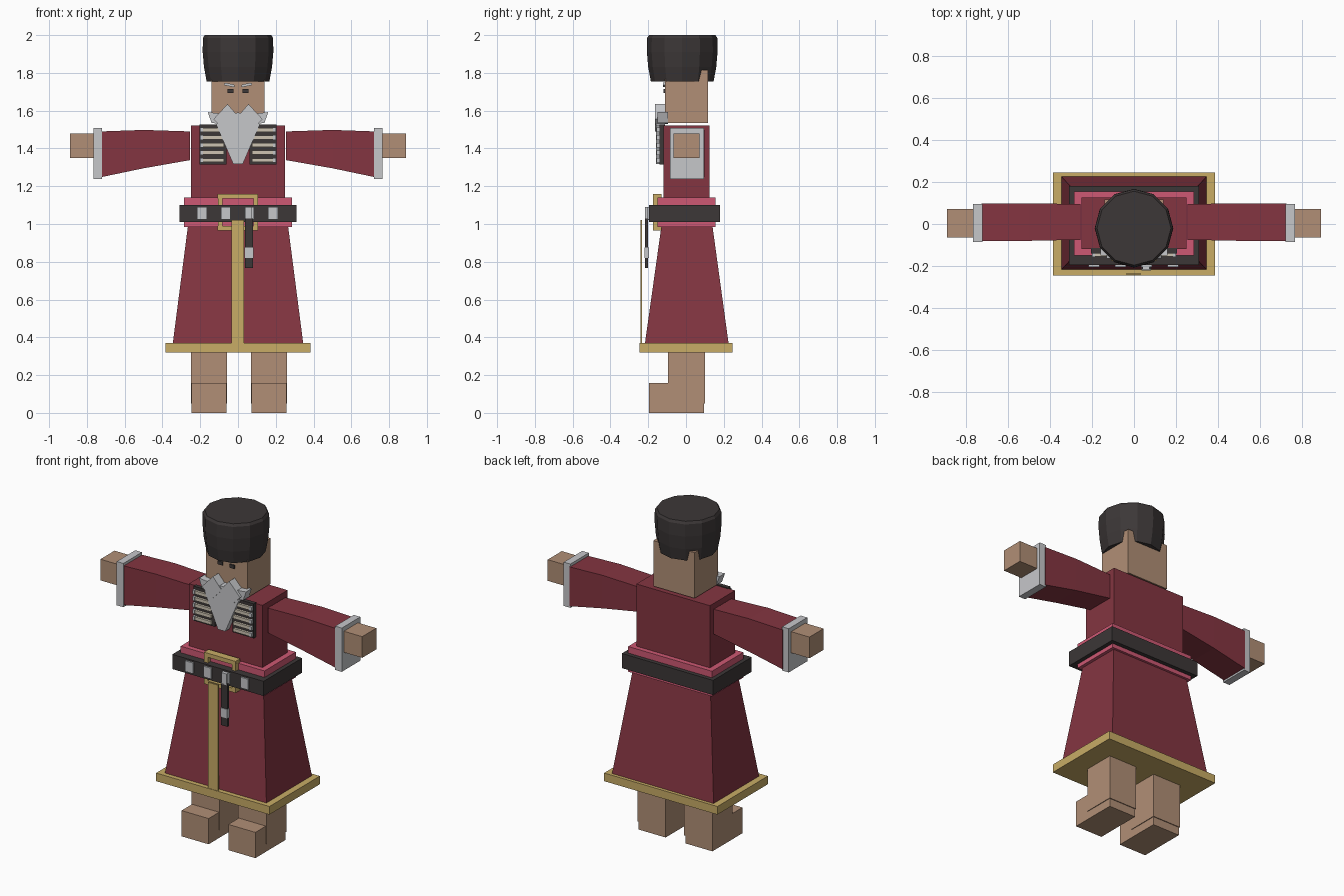
import bpy
import bmesh
import math

if "Cube" in bpy.data.objects:
    bpy.data.objects.remove(bpy.data.objects["Cube"], do_unlink=True)


def material(name, rgb):
    lin = [(c / 255 / 12.92) if c < 11 else ((c / 255 + 0.055) / 1.055) ** 2.4 for c in rgb]
    mat = bpy.data.materials.new(name)
    mat.use_nodes = True
    mat.diffuse_color = (*lin, 1)
    mat.node_tree.nodes["Principled BSDF"].inputs["Base Color"].default_value = (*lin, 1)
    return mat


RED = material("coat_red", (132, 53, 65))
PINK = material("sash_pink", (205, 88, 115))
SKIN = material("skin", (177, 143, 118))
GOLD = material("gold_trim", (200, 172, 102))
DARK = material("black_leather", (60, 55, 55))
SILVER = material("silver", (198, 199, 202))
BEIGE = material("cartridge_beige", (205, 196, 178))


def finish(name, bm, mat):
    bmesh.ops.recalc_face_normals(bm, faces=bm.faces)
    mesh = bpy.data.meshes.new(name)
    bm.to_mesh(mesh)
    bm.free()
    mesh.materials.append(mat)
    obj = bpy.data.objects.new(name, mesh)
    bpy.context.collection.objects.link(obj)
    return obj


def loft(name, mat, rings):
    """Skin a stack of equal-length point rings and cap both ends."""
    bm = bmesh.new()
    loops = [[bm.verts.new(p) for p in ring] for ring in rings]
    n = len(loops[0])
    for a, b in zip(loops, loops[1:]):
        for i in range(n):
            bm.faces.new((a[i], a[(i + 1) % n], b[(i + 1) % n], b[i]))
    bm.faces.new(loops[0])
    bm.faces.new(loops[-1])
    return finish(name, bm, mat)


def box(name, mat, x, y, z):
    rings = [[(x[0], y[0], h), (x[1], y[0], h), (x[1], y[1], h), (x[0], y[1], h)] for h in z]
    return loft(name, mat, rings)


def plate(name, mat, points, y):
    """Extrude an outline in x and z between two depths."""
    return loft(name, mat, [[(px, d, pz) for px, pz in points] for d in y])


def span(side, a, b):
    return sorted((side * a, side * b))


# Coat body, sash and belt
box("torso", RED, (-0.25, 0.25), (-0.12, 0.125), (1.1, 1.522))
box("sash", PINK, (-0.285, 0.285), (-0.15, 0.155), (0.985, 1.14))
box("belt", DARK, (-0.31, 0.31), (-0.195, 0.18), (1.01, 1.10))

# Flared skirt with gold hem and front strip
loft("skirt", RED, [
    [(-w, f, z), (w, f, z), (w, b, z), (-w, b, z)]
    for w, f, b, z in ((0.345, -0.217, 0.225, 0.37), (0.265, -0.13, 0.14, 0.99))])
box("hem", GOLD, (-0.385, 0.385), (-0.245, 0.245), (0.32, 0.37))
box("front_strip", GOLD, (-0.035, 0.032), (-0.242, -0.232), (0.37, 1.02))

# Buckle frame behind the belt
for label, z in (("top", (1.135, 1.16)), ("bottom", (0.966, 0.99))):
    box("buckle_" + label, GOLD, (-0.108, 0.106), (-0.175, -0.13), z)
for label, side in (("left", 1), ("right", -1)):
    box("buckle_" + label, GOLD, span(side, 0.082, 0.107), (-0.175, -0.13), (0.98, 1.145))

# Belt studs
for i in range(4):
    cx = -0.19 + 0.125 * i
    box("belt_stud", SILVER, (cx - 0.026, cx + 0.026), (-0.205, -0.19), (1.024, 1.09))

# Hanging dagger
box("dagger_sheath", DARK, (0.037, 0.079), (-0.217, -0.2), (0.767, 1.03))
box("dagger_grip", SILVER, (0.04, 0.074), (-0.217, -0.19), (1.02, 1.09))
box("dagger_band", SILVER, (0.035, 0.081), (-0.221, -0.197), (0.82, 0.875))

# Limbs and chest cartridges on both sides
for label, side in (("left", 1), ("right", -1)):
    leg = sorted((side * 0.063 + 0.005, side * 0.255 + 0.005))
    box(label + "_leg", SKIN, leg, (-0.095, 0.10), (0.05, 0.34))
    box(label + "_foot", SKIN, (leg[0] + 0.004, leg[1] - 0.004), (-0.197, 0.095), (0, 0.158))
    loft(label + "_sleeve", RED, [
        [(side * x, f, low), (side * x, b, low), (side * x, b, top), (side * x, f, top)]
        for x, f, b, low, top in ((0.255, -0.075, 0.095, 1.338, 1.49),
                                  (0.50, -0.08, 0.098, 1.295, 1.498),
                                  (0.725, -0.08, 0.098, 1.248, 1.49))])
    box(label + "_cuff", SILVER, span(side, 0.72, 0.765), (-0.085, 0.095), (1.238, 1.507))
    box(label + "_hand", SKIN, span(side, 0.76, 0.89), (-0.065, 0.072), (1.35, 1.48))

    box(label + "_cartridge_panel", DARK, span(side, 0.06, 0.205), (-0.14, -0.115), (1.315, 1.527))
    for i in range(5):
        z = 1.338 + 0.04 * i
        box(label + "_cartridge", BEIGE, span(side, 0.075, 0.19), (-0.154, -0.135), (z - 0.01, z + 0.01))
        box(label + "_cartridge_cap", SILVER, span(side, 0.185, 0.201), (-0.156, -0.135),
            (z - 0.012, z + 0.012))

    # Moustache lobe and whisker tip
    lobe = [(-0.005, 1.565), (0.055, 1.635), (0.13, 1.555), (0.068, 1.49)]
    plate(label + "_moustache", SILVER, [(side * x, z) for x, z in lobe], (-0.165, -0.11))
    tip = [(0.095, 1.585), (0.16, 1.592), (0.14, 1.535), (0.09, 1.53)]
    plate(label + "_whisker", SILVER, [(side * x, z) for x, z in tip], (-0.15, -0.095))

    # Eye and brow
    box(label + "_eye", DARK, span(side, 0.024, 0.056), (-0.118, -0.10), (1.693, 1.714))
    brow = [(0.018, 1.724), (0.02, 1.738), (0.07, 1.748), (0.075, 1.735)]
    plate(label + "_brow", SILVER, [(side * x, z) for x, z in brow], (-0.122, -0.10))

# Head
box("head", SKIN, (-0.14, 0.14), (-0.11, 0.117), (1.535, 1.815))

# Pointed beard
plate("beard", SILVER, [(-0.025, 1.317), (0.025, 1.317), (0.115, 1.525), (0.08, 1.575),
                        (0, 1.59), (-0.08, 1.575), (-0.115, 1.525)], (-0.16, -0.11))

# Faceted fur hat
sides = 12
turns = [math.tau * i / sides for i in range(sides)]
loft("fur_hat", DARK, [
    [(r * math.cos(t), r * math.sin(t) - 0.02, z) for t in turns]
    for r, z in ((0.166, 1.755), (0.18, 1.83), (0.187, 1.91), (0.186, 1.985), (0.176, 2.0))])
